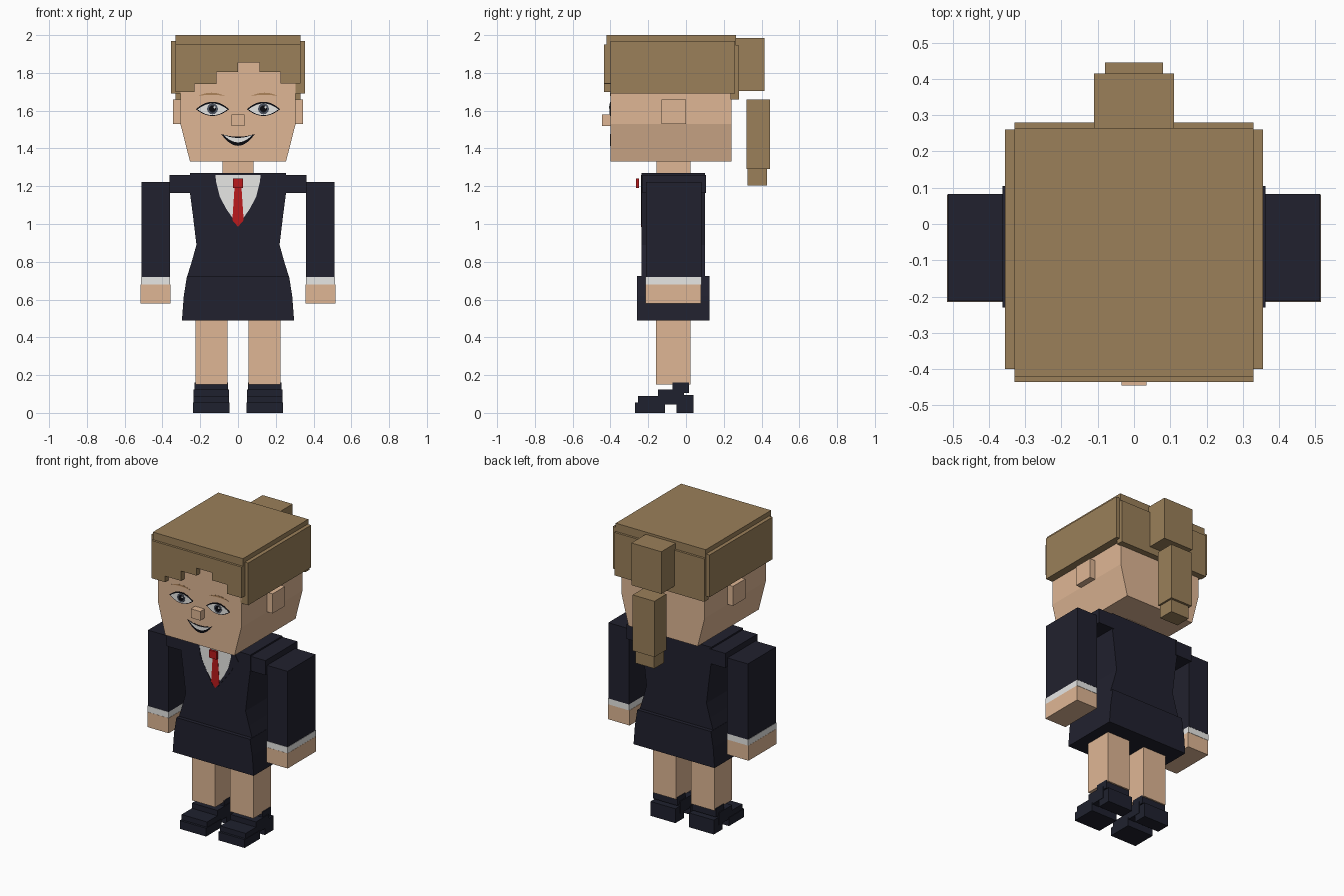
import bpy
import bmesh
import math

cube = bpy.data.objects.get("Cube")
if cube:
    bpy.data.objects.remove(cube, do_unlink=True)


def material(name, r, g, b):
    """Flat material from display colour values, converted to linear."""
    rgba = [(c / 255) ** 2.2 for c in (r, g, b)] + [1]
    mat = bpy.data.materials.new(name)
    mat.use_nodes = True
    mat.diffuse_color = rgba
    shader = mat.node_tree.nodes["Principled BSDF"]
    shader.inputs["Base Color"].default_value = rgba
    shader.inputs["Roughness"].default_value = 0.9
    return mat


skin = material("skin", 222, 181, 147)
hair = material("hair brown", 153, 127, 90)
navy = material("suit navy", 38, 38, 50)
white = material("shirt white", 232, 232, 230)
red = material("tie red", 185, 32, 34)
black = material("line black", 18, 18, 22)
iris_grey = material("iris grey", 78, 84, 96)
shoe_mat = material("shoe navy", 36, 38, 50)
brow_mat = material("brow brown", 172, 130, 90)


def prism(name, mat, outline, front, back):
    """Extrude an x-z outline along y."""
    bm = bmesh.new()
    face = bm.faces.new([bm.verts.new((x, front, z)) for x, z in outline])
    new = bmesh.ops.extrude_face_region(bm, geom=[face])["geom"]
    moved = [v for v in new if isinstance(v, bmesh.types.BMVert)]
    bmesh.ops.translate(bm, verts=moved, vec=(0, back - front, 0))
    bmesh.ops.recalc_face_normals(bm, faces=bm.faces)
    mesh = bpy.data.meshes.new(name)
    bm.to_mesh(mesh)
    bm.free()
    mesh.materials.append(mat)
    obj = bpy.data.objects.new(name, mesh)
    bpy.context.collection.objects.link(obj)
    return obj


def box(name, mat, xs, ys, zs):
    (a, b), (c, d) = xs, zs
    return prism(name, mat, [(a, c), (b, c), (b, d), (a, d)], *ys)


def centred(name, mat, half, ys, zs):
    return box(name, mat, (-half, half), ys, zs)


def symmetric(name, mat, right_half, ys):
    """Prism whose outline is mirrored across x = 0."""
    left_half = [(-x, z) for x, z in reversed(right_half) if x > 0]
    return prism(name, mat, right_half + left_half, *ys)


def pair(name, mat, xs, ys, zs):
    for side, s in (("left", 1), ("right", -1)):
        box(f"{side}_{name}", mat, [s * x for x in xs], ys, zs)


def plate(name, mat, outline, surface, layer):
    """Thin painted detail; a higher layer lies on top of a lower one."""
    prism(name, mat, outline, surface - 0.0015 * layer, surface + 0.001)


def crescent(cx, cz, half, top, bottom, steps=10):
    """Outline between two parabolic arcs sharing their end points."""
    us = [2 * i / steps - 1 for i in range(steps + 1)]
    lower = [(cx + half * u, cz + bottom * (1 - u * u)) for u in us]
    upper = [(cx + half * u, cz + top * (1 - u * u)) for u in us[1:-1]]
    return lower + upper[::-1]


def disc(cx, cz, radius, sides=12):
    angles = [math.tau * i / sides for i in range(sides)]
    return [(cx + radius * math.cos(a), cz + radius * math.sin(a)) for a in angles]


# Head, neck, ears and nose
symmetric("head", skin, [(0.254, 1.33), (0.305, 1.53), (0.305, 1.95)], (-0.4, 0.24))
centred("neck", skin, 0.083, (-0.155, 0.025), (1.26, 1.34))
pair("ear", skin, (0.3, 0.345), (-0.13, 0), (1.53, 1.66))
centred("nose", skin, 0.035, (-0.445, -0.39), (1.52, 1.58))

# Face details
FACE = -0.4
for side, s in (("left", 1), ("right", -1)):
    x = s * 0.135
    plate(f"{side}_eye_outline", black, crescent(x, 1.608, 0.088, 0.039, -0.036), FACE, 1)
    plate(f"{side}_eye_white", white, crescent(x, 1.607, 0.079, 0.031, -0.031), FACE, 2)
    plate(f"{side}_iris", iris_grey, disc(x, 1.609, 0.029), FACE, 3)
    plate(f"{side}_pupil", black, disc(x, 1.609, 0.019), FACE, 4)
    plate(f"{side}_eye_glint", white, disc(x + 0.01, 1.618, 0.006, 8), FACE, 5)
    plate(f"{side}_brow", brow_mat, crescent(s * 0.14, 1.677, 0.072, 0.018, 0.007), FACE, 1)
plate("mouth", black, crescent(0, 1.477, 0.09, -0.015, -0.063), FACE, 1)
plate("teeth", white, crescent(0, 1.472, 0.077, -0.016, -0.04), FACE, 2)

# Hair cap and panels
centred("hair_top", hair, 0.33, (-0.42, 0.265), (1.93, 2))
pair("hair_side", hair, (0.3, 0.355), (-0.4, 0.26), (1.69, 1.97))
centred("hair_back", hair, 0.33, (0.235, 0.28), (1.66, 1.945))

# Stepped fringe
edges = [-0.33, -0.23, -0.113, 0, 0.113, 0.225, 0.33]
bottoms = [1.70, 1.735, 1.805, 1.855, 1.805, 1.745, 1.695]
edges = [-0.33, -0.23, -0.113, 0, 0.113, 0.225, 0.33]
bottoms = [1.70, 1.74, 1.805, 1.855, 1.805, 1.745]
fringe = [(-0.33, 1.95)]
for left, right, low in zip(edges, edges[1:], bottoms):
    fringe += [(left, low), (right, low)]
fringe.append((0.33, 1.95))
prism("fringe", hair, fringe, -0.435, -0.395)

# Ponytail
centred("ponytail_base", hair, 0.11, (0.262, 0.415), (1.705, 1.985))
centred("ponytail", hair, 0.08, (0.32, 0.445), (1.29, 1.66))
centred("ponytail_tip", hair, 0.068, (0.325, 0.43), (1.205, 1.29))

# Jacket and skirt
symmetric("jacket", navy, [(0.27, 0.72), (0.245, 0.8), (0.22, 0.89), (0.238, 1.04),
                           (0.255, 1.17), (0.255, 1.27)], (-0.235, 0.1))
symmetric("skirt", navy, [(0.297, 0.49), (0.287, 0.62), (0.27, 0.725)], (-0.26, 0.125))
pair("shoulder", navy, (0.24, 0.362), (-0.23, 0.105), (1.163, 1.26))

# Shirt front, lapels and tie
CHEST = -0.235
symmetric("shirt_front", white, [(0, 0.99), (0.09, 1.12), (0.125, 1.26)], (CHEST - 0.002, CHEST + 0.001))
for side, s in (("left", 1), ("right", -1)):
    lapel = [(0.02, 1.0), (0.12, 1.13), (0.13, 1.155), (0.17, 1.2), (0.135, 1.26), (0.12, 1.26), (0.11, 1.17)]
    plate(f"{side}_lapel", navy, [(s * x, z) for x, z in lapel], CHEST, 2)
symmetric("tie_blade", red, [(0, 0.985), (0.03, 1.02), (0.018, 1.2)], (CHEST - 0.004, CHEST))
centred("tie_knot", red, 0.027, (-0.265, -0.25), (1.19, 1.24))

# Arms
pair("sleeve", navy, (0.36, 0.512), (-0.212, 0.083), (0.72, 1.222))
pair("cuff", white, (0.36, 0.514), (-0.214, 0.082), (0.68, 0.72))
pair("hand", skin, (0.358, 0.515), (-0.215, 0.08), (0.58, 0.68))

# Legs and stepped heeled shoes
pair("leg", skin, (0.055, 0.225), (-0.16, 0.025), (0.15, 0.5))
pair("shoe_sole", shoe_mat, (0.045, 0.238), (-0.27, -0.11), (0, 0.055))
pair("shoe_toe", shoe_mat, (0.048, 0.235), (-0.255, -0.11), (0.05, 0.09))
pair("shoe_arch", shoe_mat, (0.048, 0.235), (-0.147, -0.01), (0.045, 0.125))
pair("shoe_strap", shoe_mat, (0.053, 0.23), (-0.072, 0.015), (0.105, 0.16))
pair("shoe_heel", shoe_mat, (0.05, 0.232), (-0.05, 0.04), (0, 0.095))
